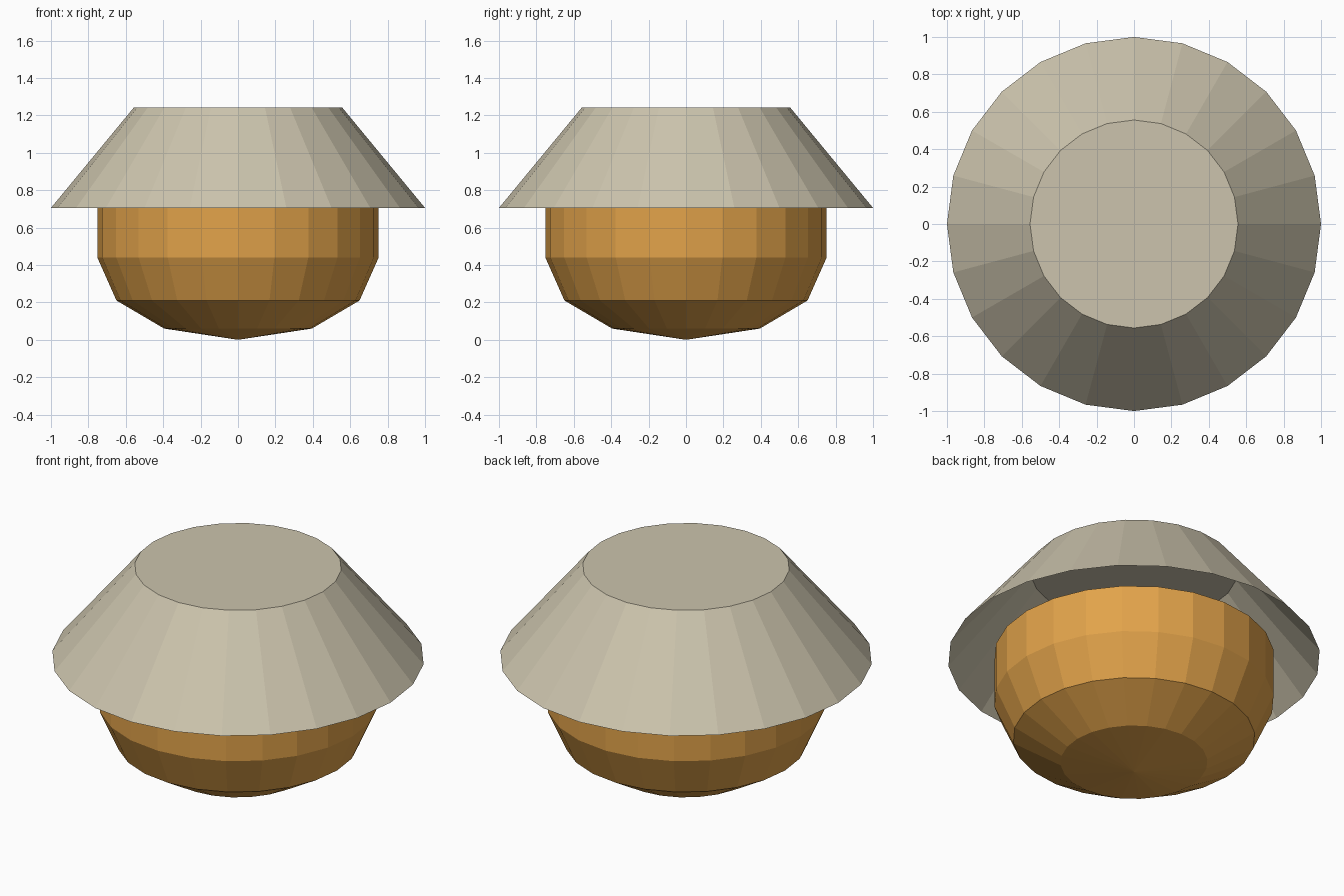
import bpy
import bmesh
import math

if "Cube" in bpy.data.objects:
    bpy.data.objects.remove(bpy.data.objects["Cube"])

SIDES = 24


def material(name, colour):
    mat = bpy.data.materials.new(name)
    mat.diffuse_color = (*colour, 1.0)
    mat.use_nodes = True
    mat.node_tree.nodes["Principled BSDF"].inputs["Base Color"].default_value = mat.diffuse_color
    return mat


def lathe(name, profile, mat):
    """Turn (radius, height) points around z; radius 0 makes a tip."""
    bm = bmesh.new()
    rings = []
    for r, z in profile:
        if r == 0:
            rings.append([bm.verts.new((0, 0, z))] * SIDES)
        else:
            rings.append([bm.verts.new((r * math.cos(math.tau * i / SIDES),
                                        r * math.sin(math.tau * i / SIDES), z))
                          for i in range(SIDES)])
    for low, high in zip(rings, rings[1:]):
        for i in range(SIDES):
            j = (i + 1) % SIDES
            corners = [low[i], low[j], high[j], high[i]]
            bm.faces.new(list(dict.fromkeys(corners)))
    return finish(bm, name, mat, rings)


def finish(bm, name, mat, rings):
    # the lid's top ring gets one flat cap
    if name == "lid":
        bm.faces.new(rings[-1])
    mesh = bpy.data.meshes.new(name)
    bm.to_mesh(mesh)
    bm.free()
    mesh.materials.append(mat)
    obj = bpy.data.objects.new(name, mesh)
    bpy.context.collection.objects.link(obj)
    return obj


cream = material("warm grey", (0.604, 0.552, 0.418))
amber = material("amber", (0.760, 0.366, 0.069))

# Rounded bowl, its open mouth hidden just inside the lid
lathe("bowl", [(0, 0.0), (0.395, 0.06), (0.65, 0.21), (0.752, 0.44), (0.752, 0.72)], amber)

# Hollow tapered lid, open underneath
lathe("lid", [(1.0, 0.705), (0.556, 1.243)], cream)
